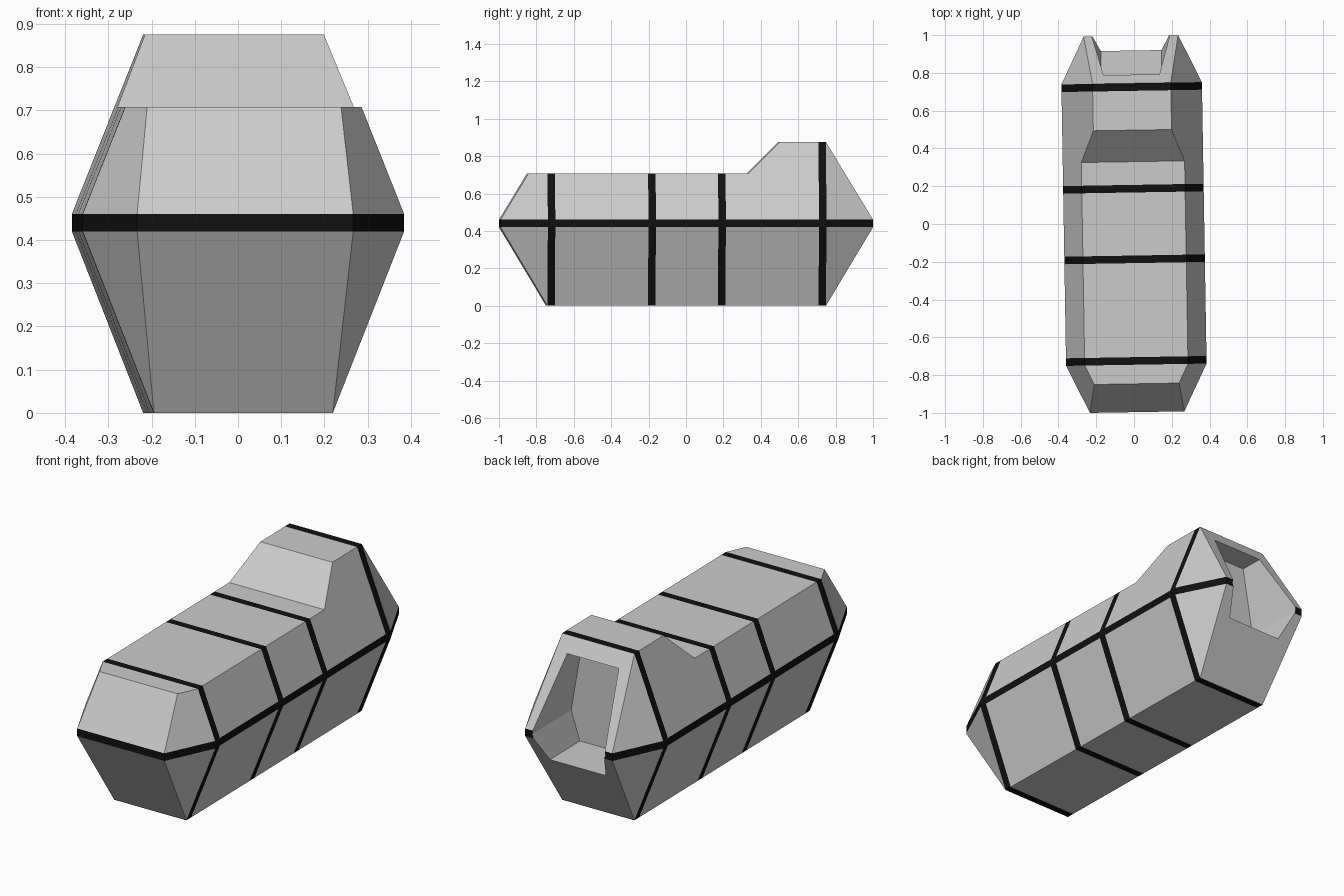
import bpy, bmesh
from mathutils import Vector

if "Cube" in bpy.data.objects:
    bpy.data.objects.remove(bpy.data.objects["Cube"])


def make_object(name, bm, *mats):
    mesh = bpy.data.meshes.new(name)
    bmesh.ops.recalc_face_normals(bm, faces=bm.faces[:])
    bm.to_mesh(mesh)
    bm.free()
    for m in mats:
        mesh.materials.append(m)
    ob = bpy.data.objects.new(name, mesh)
    bpy.context.collection.objects.link(ob)
    return ob


def prism(name, profile, sweep, mat):
    """Closed profile of 3D points extruded along a vector."""
    bm = bmesh.new()
    face = bm.faces.new([bm.verts.new(p) for p in profile])
    ext = bmesh.ops.extrude_face_region(bm, geom=[face], use_keep_orig=True)
    moved = [g for g in ext["geom"] if isinstance(g, bmesh.types.BMVert)]
    bmesh.ops.translate(bm, verts=moved, vec=sweep)
    return make_object(name, bm, mat)


def cut(ob, cutter):
    mod = ob.modifiers.new("cut", "BOOLEAN")
    mod.operation = "DIFFERENCE"
    mod.solver = "EXACT"
    mod.object = cutter
    bpy.context.view_layer.objects.active = ob
    bpy.ops.object.modifier_apply(modifier=mod.name)
    bpy.data.objects.remove(cutter)


grey = bpy.data.materials.new("hull_grey")
grey.diffuse_color = (0.8, 0.8, 0.8, 1)
grey.use_nodes = True
grey.node_tree.nodes["Principled BSDF"].inputs["Base Color"].default_value = grey.diffuse_color
black = bpy.data.materials.new("band_black")
black.diffuse_color = (0.005, 0.005, 0.005, 1)
black.use_nodes = True
black.node_tree.nodes["Principled BSDF"].inputs["Base Color"].default_value = black.diffuse_color

# Hull: faceted hexagonal capsule, mirrored from its corner points
LOW, HIGH, TOP, LEN = 0.42, 0.46, 0.875, 0.996
corners = [(0.207, 0.745, 0), (0.207, 0.745, TOP)]
for z in (LOW, HIGH):
    corners += [(0.372, 0.745, z), (0.25, LEN, z)]
bm = bmesh.new()
for x, y, z in corners:
    for sx in (-1, 1):
        for sy in (-1, 1):
            bm.verts.new((x * sx, y * sy, z))
bmesh.ops.convex_hull(bm, input=bm.verts[:])
bmesh.ops.dissolve_limit(bm, angle_limit=0.01, verts=bm.verts[:], edges=bm.edges[:])
hull = make_object("hull", bm, grey, black)

# Lowered roof with a slope up to the raised rear
roof = [(-1.1, 0.708), (0.33, 0.708), (0.53, 0.908), (-1.1, 0.908)]
cut(hull, prism("roof_cutter", [(-0.6, y, z) for y, z in roof], Vector((1.2, 0, 0)), grey))

# Black bands: four hoops and one belt, flush with the hull
hoops = [(-0.745, -0.705), (-0.207, -0.167), (0.167, 0.207), (0.705, 0.745)]
bm = bmesh.new()
bm.from_mesh(hull.data)
planes = [((0, y, 0), (0, 1, 0)) for pair in hoops for y in pair]
planes += [((0, 0, z), (0, 0, 1)) for z in (LOW, HIGH)]
for co, no in planes:
    bmesh.ops.bisect_plane(bm, geom=bm.verts[:] + bm.edges[:] + bm.faces[:],
                           dist=0.0005, plane_co=co, plane_no=no)
for f in bm.faces:
    c = f.calc_center_median()
    if LOW < c.z < HIGH or any(a < c.y < b for a, b in hoops):
        f.material_index = 1
bm.to_mesh(hull.data)
bm.free()

# Hexagonal recess in the rear
half = [(0.16, 0.29), (0.21, 0.44), (0.148, 0.80)]
outline = half + [(-x, z) for x, z in reversed(half)]
cut(hull, prism("recess_cutter", [(x, 0.665, z) for x, z in outline], Vector((0, 0.5, 0)), grey))

# The model sits very slightly turned
hull.rotation_euler.z = 0.0167
